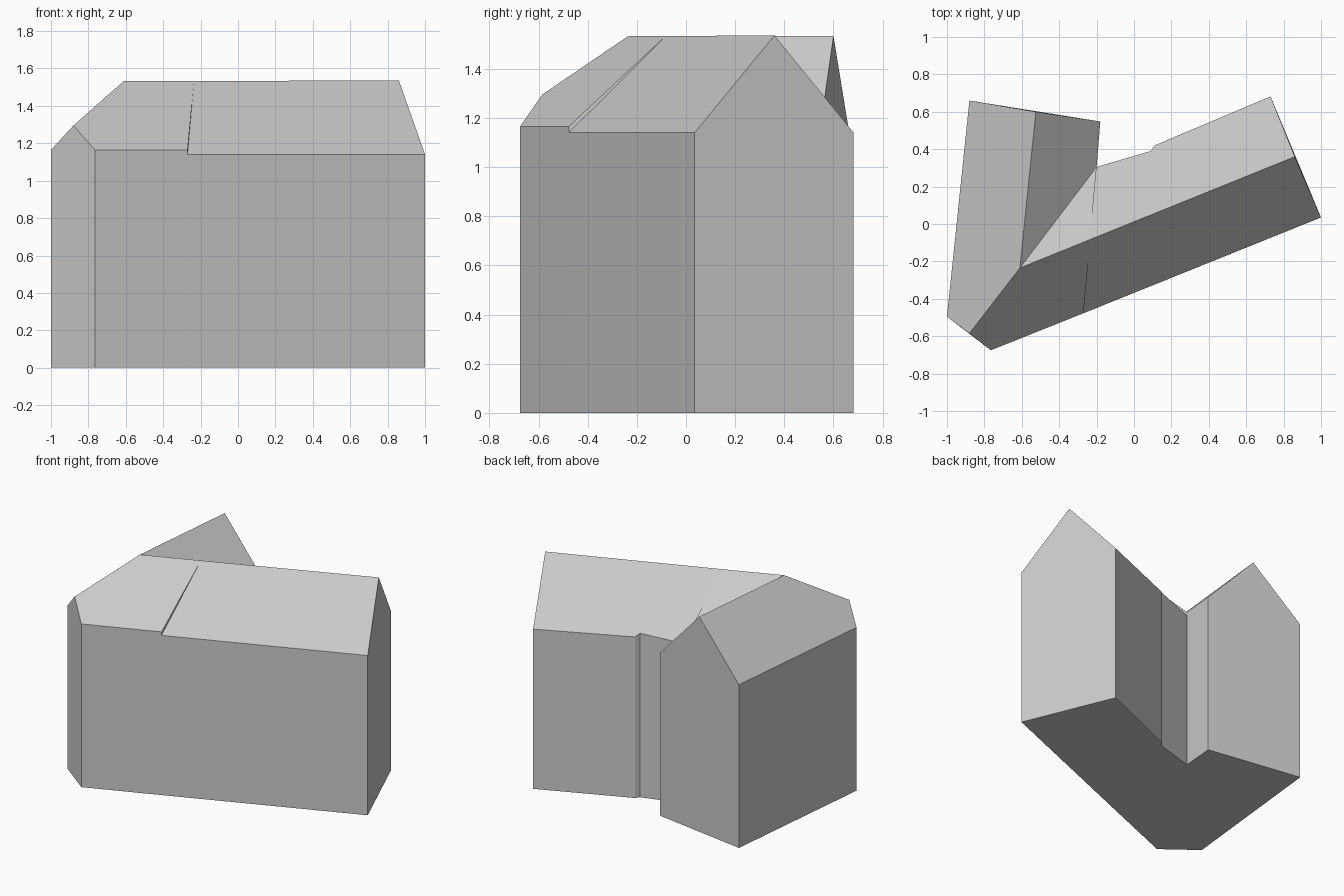
import bpy
import bmesh

cube = bpy.data.objects.get("Cube")
if cube:
    bpy.data.objects.remove(cube, do_unlink=True)

grey = bpy.data.materials.new("plain_grey")
grey.use_nodes = True
colour = (0.6, 0.6, 0.6, 1)
grey.diffuse_color = colour
grey.node_tree.nodes["Principled BSDF"].inputs["Base Color"].default_value = colour

# Eave corners and ridge points shared by the two joined ranges
EAVE, LOW = 1.165, 1.14
RIDGE = 1.533
wing_points = {
    "back_outer": (-0.88, 0.66, EAVE), "front_outer": (-1.0, -0.495, EAVE),
    "front_corner": (-0.765, -0.675, EAVE), "seam_front": (-0.27, -0.477, EAVE),
    "seam_back": (-0.20, 0.305, EAVE), "back_inner": (-0.18, 0.548, EAVE),
    "hip_low": (-0.88, -0.585, 1.295), "hip_top": (-0.61, -0.235, RIDGE),
    "gable_top": (-0.525, 0.60, RIDGE), "seam_top": (-0.235, -0.083, RIDGE),
    "step_front": (-0.27, -0.477, LOW), "step_back": (-0.20, 0.305, LOW),
}
main_points = {
    "seam_front": (-0.27, -0.477, LOW), "end_front": (1.0, 0.035, LOW),
    "end_back": (0.73, 0.682, LOW), "notch_outer": (0.11, 0.42, 1.15),
    "notch_inner": (0.09, 0.39, 1.17), "seam_back": (-0.20, 0.305, LOW),
    "seam_top": (-0.235, -0.083, RIDGE), "gable_top": (0.86, 0.36, 1.536),
}


def build_range(name, points, outline, peaks, roof):
    """Floor, walls around the outline (gabled where a peak is given) and roof."""
    bm = bmesh.new()
    top = {k: bm.verts.new(p) for k, p in points.items()}
    base = {k: bm.verts.new((points[k][0], points[k][1], 0)) for k in outline}
    bm.faces.new([base[k] for k in reversed(outline)])
    for a, b in zip(outline, outline[1:] + outline[:1]):
        if {a, b} == {"seam_front", "seam_back"}:
            continue  # open join between the ranges
        peak = [top[peaks[a]]] if a in peaks else []
        bm.faces.new([base[a], base[b], top[b]] + peak + [top[a]])
    for names in roof:
        bm.faces.new([top[k] for k in names.split()])
    mesh = bpy.data.meshes.new(name)
    bm.to_mesh(mesh)
    bm.free()
    mesh.materials.append(grey)
    obj = bpy.data.objects.new(name, mesh)
    bpy.context.collection.objects.link(obj)


# Hipped corner with the short back wing
build_range(
    "corner_wing", wing_points,
    ["back_outer", "front_outer", "front_corner",
     "seam_front", "seam_back", "back_inner"],
    {"front_outer": "hip_low", "back_inner": "gable_top"},
    ["back_outer front_outer hip_low hip_top gable_top",
     "front_corner seam_front seam_top hip_top hip_low",
     "hip_top seam_back back_inner gable_top",
     "hip_top seam_top seam_back",
     "step_front seam_top seam_front",
     "seam_top step_back seam_back"])

# Long gabled range
build_range(
    "main_range", main_points,
    ["seam_front", "end_front", "end_back",
     "notch_outer", "notch_inner", "seam_back"],
    {"end_front": "gable_top"},
    ["seam_front end_front gable_top seam_top",
     "seam_top gable_top end_back notch_outer notch_inner seam_back"])
